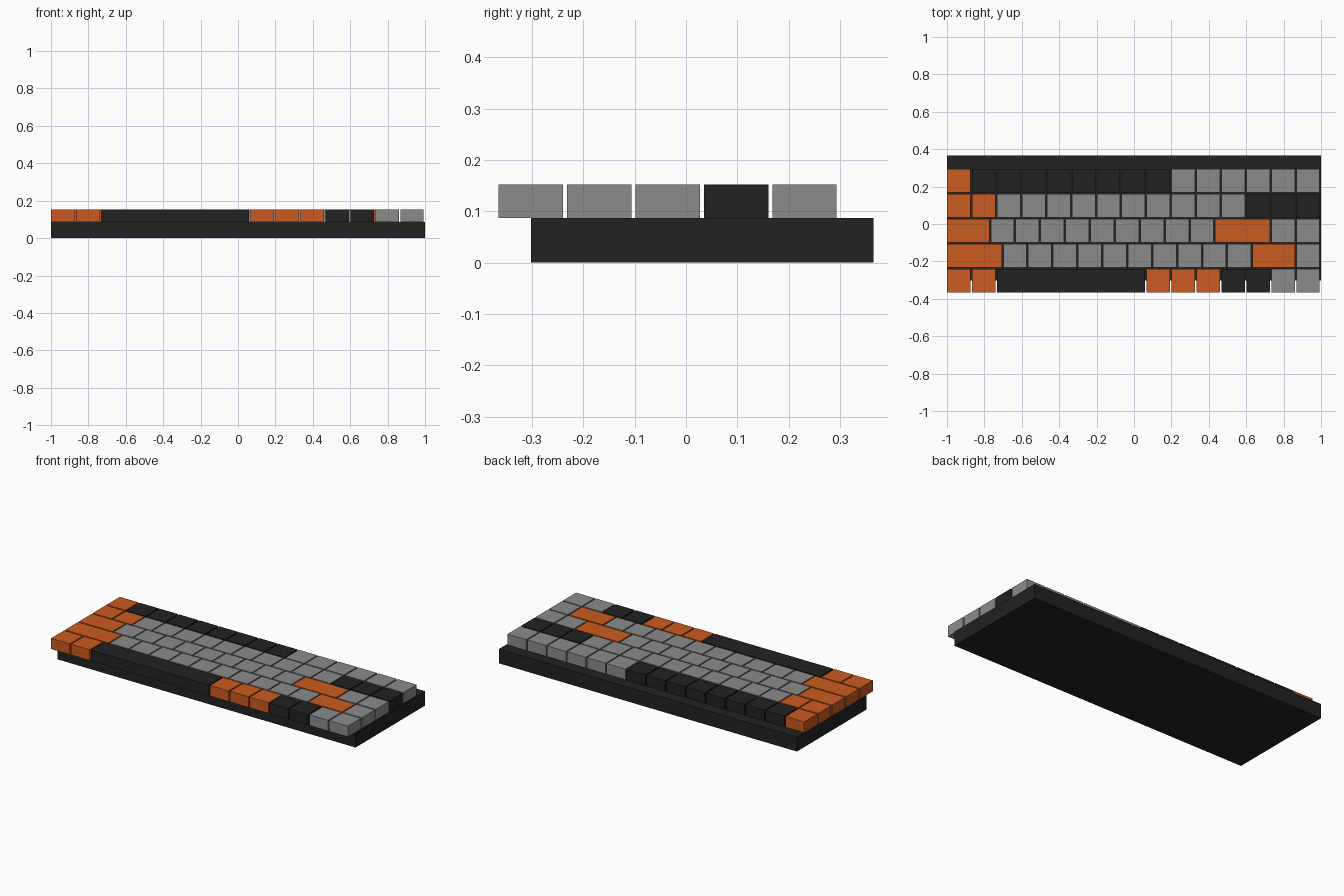
import bpy
import bmesh
from mathutils import Matrix, Vector

cube = bpy.data.objects.get("Cube")
if cube:
    bpy.data.objects.remove(cube, do_unlink=True)

UNIT = 2 / 15          # width of a standard key slot
GAP = 0.008            # space between keys
FRONT, BACK = -0.365, 0.365
BASE_TOP, KEY_TOP = 0.087, 0.152


def make_material(name, rgb):
    mat = bpy.data.materials.new(name)
    mat.use_nodes = True
    color = (*rgb, 1)
    mat.diffuse_color = color
    mat.node_tree.nodes["Principled BSDF"].inputs["Base Color"].default_value = color
    return mat


MATERIALS = {
    "orange": make_material("orange", (0.6, 0.105, 0.014)),
    "dark": make_material("charcoal", (0.016, 0.016, 0.016)),
    "grey": make_material("grey", (0.26, 0.26, 0.26)),
}


def make_box(name, low, high, color):
    low, high = Vector(low), Vector(high)
    size = high - low
    bm = bmesh.new()
    bmesh.ops.create_cube(bm, size=1, matrix=Matrix.Diagonal((*size, 1)))
    mesh = bpy.data.meshes.new(name)
    bm.to_mesh(mesh)
    bm.free()
    mesh.materials.append(MATERIALS[color])
    obj = bpy.data.objects.new(name, mesh)
    obj.location = (low + high) / 2
    bpy.context.collection.objects.link(obj)
    return obj


# Case
make_box("case", (-1, BACK - 5 * UNIT, 0), (1, BACK, BASE_TOP), "dark")

# Key rows from back to front: (count, width in slots, colour)
ROWS = {
    "number": [(1, 1, "orange"), (8, 1, "dark"), (6, 1, "grey")],
    "upper": [(2, 1, "orange"), (10, 1, "grey"), (3, 1, "dark")],
    "home": [(1, 1.75, "orange"), (9, 1, "grey"), (1, 2.25, "orange"), (2, 1, "grey")],
    "lower": [(1, 2.25, "orange"), (10, 1, "grey"), (1, 1.75, "orange"), (1, 1, "grey")],
    "bottom": [(2, 1, "orange"), (1, 6, "dark"), (3, 1, "orange"),
               (2, 1, "dark"), (2, 1, "grey")],
}

# Keys
for row, (row_name, groups) in enumerate(ROWS.items()):
    y = FRONT + (len(ROWS) - 1 - row) * UNIT
    x, number = -1 + 0.001, 1
    for count, width, color in groups:
        for _ in range(count):
            make_box(f"{row_name}_row_key_{number}", (x, y, BASE_TOP),
                     (x + width * UNIT - GAP, y + UNIT - GAP, KEY_TOP), color)
            x += width * UNIT
            number += 1
